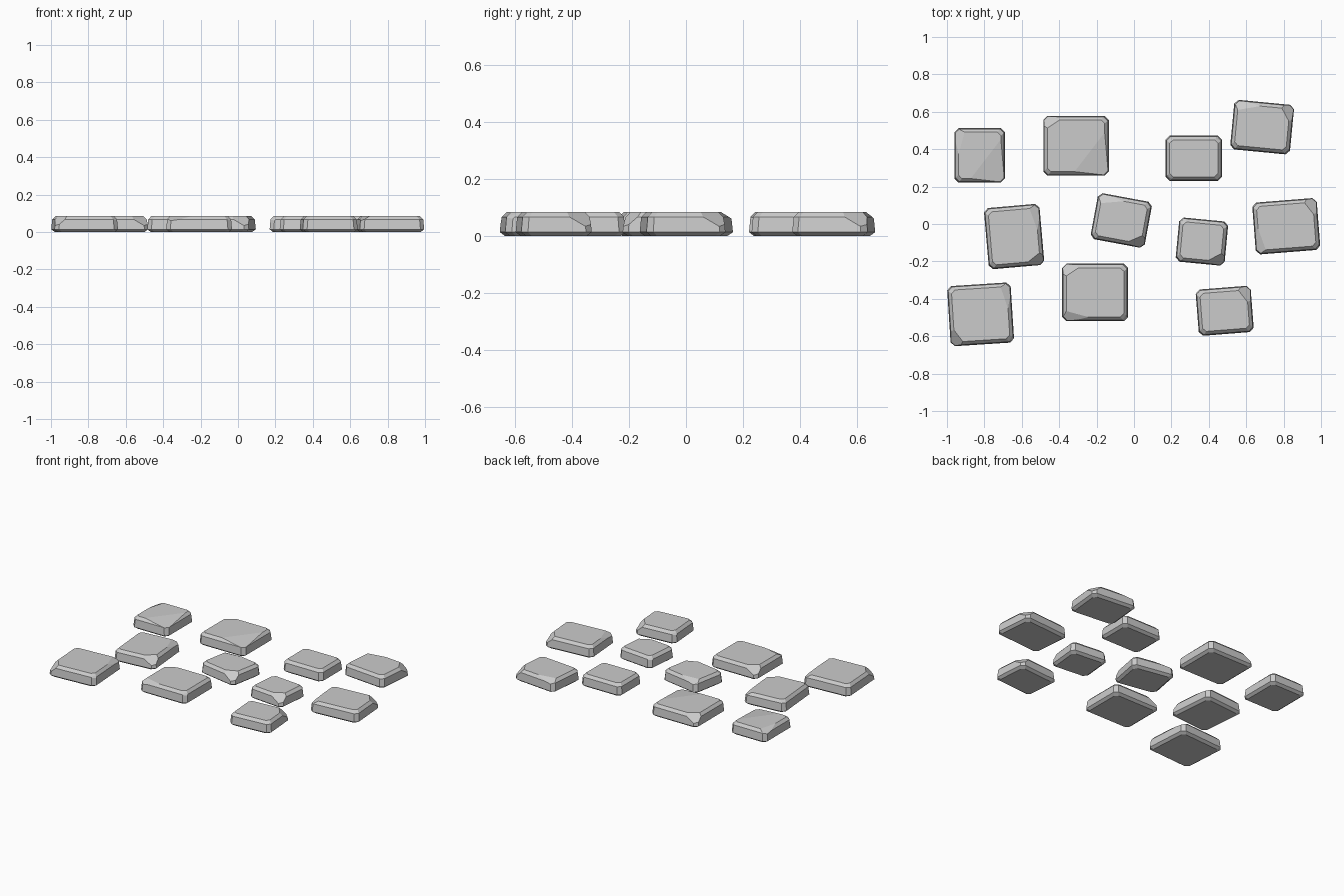
import bpy, bmesh
from math import radians
from mathutils import Vector, Matrix

if "Cube" in bpy.data.objects:
    bpy.data.objects.remove(bpy.data.objects["Cube"])

TOP = 0.085
CORNERS = ("back_left", "back_right", "front_right", "front_left")
# chip sizes: reach clockwise, reach anticlockwise, depth down the corner
KINDS = {
    "side": (0.22, 0.06, 0.03),
    "end": (0.06, 0.22, 0.03),
    "broad": (0.20, 0.26, 0.022),
    "deep": (0.12, 0.08, 0.065),
    "nick": (0.05, 0.06, 0.05),
}


def stone(name, x, y, width, depth, turn=0, **chips):
    w, d = width / 2, depth / 2
    corners = [Vector(p) for p in ((-w, d), (w, d), (w, -d), (-w, -d))]
    bm = bmesh.new()
    # slab with clipped corners and softened top and bottom rims
    for inset, z in ((0.018, 0), (0, 0.014), (0.005, TOP - 0.018), (0.022, TOP)):
        for i, p in enumerate(corners):
            for q in (corners[i - 1], corners[(i + 1) % 4]):
                v = p + (q - p).normalized() * 0.022
                bm.verts.new((v.x * (1 - inset / w), v.y * (1 - inset / d), z))
    bmesh.ops.convex_hull(bm, input=bm.verts[:])
    # flat chips struck off the corners
    for corner, kind in chips.items():
        i = CORNERS.index(corner)
        a, b, down = KINDS[kind]
        p = corners[i]
        A = (p + (corners[(i + 1) % 4] - p).normalized() * a).to_3d()
        B = (p + (corners[i - 1] - p).normalized() * b).to_3d()
        C = p.to_3d()
        A.z = B.z = TOP
        C.z = TOP - down
        normal = (B - A).cross(C - A).normalized()
        if normal.dot(A) < 0:
            normal = -normal
        bmesh.ops.bisect_plane(bm, geom=bm.verts[:] + bm.edges[:] + bm.faces[:],
                               plane_co=A, plane_no=normal, clear_outer=True)
        rim = [e for e in bm.edges if e.is_boundary]
        if rim:
            bmesh.ops.holes_fill(bm, edges=rim, sides=0)
    bmesh.ops.dissolve_limit(bm, angle_limit=0.02, verts=bm.verts[:], edges=bm.edges[:])
    bmesh.ops.recalc_face_normals(bm, faces=bm.faces[:])
    bm.transform(Matrix.Translation((x, y, 0)) @ Matrix.Rotation(radians(turn), 4, "Z"))
    me = bpy.data.meshes.new(name)
    bm.to_mesh(me)
    bm.free()
    bpy.context.collection.objects.link(bpy.data.objects.new(name, me))


# back row
stone("stone_back_1", -.825, .367, .27, .292, back_left="end", front_right="broad")
stone("stone_back_2", -.31, .418, .35, .32, back_left="deep", front_right="broad")
stone("stone_back_3", .32, .351, .302, .242, back_right="nick", front_left="nick")
stone("stone_back_4", .685, .518, .321, .266, -5.5, back_left="side", back_right="deep")
# middle row
stone("stone_middle_1", -.641, -.067, .298, .328, 5, back_right="side", front_right="deep")
stone("stone_middle_2", -.068, .019, .294, .25, -10.5, back_left="side", front_right="deep")
stone("stone_middle_3", .363, -.094, .263, .237, -5.5, back_left="nick", front_right="deep")
stone("stone_middle_4", .814, -.012, .346, .278, 4.5, back_right="deep", front_left="side")
# front row
stone("stone_front_1", -.82, -.483, .34, .322, 3.7, back_right="side",
      front_right="nick", front_left="deep")
stone("stone_front_2", -.208, -.366, .352, .307, back_left="deep",
      front_right="nick", front_left="end")
stone("stone_front_3", .485, -.464, .295, .248, 4.5, back_left="nick", back_right="deep")
